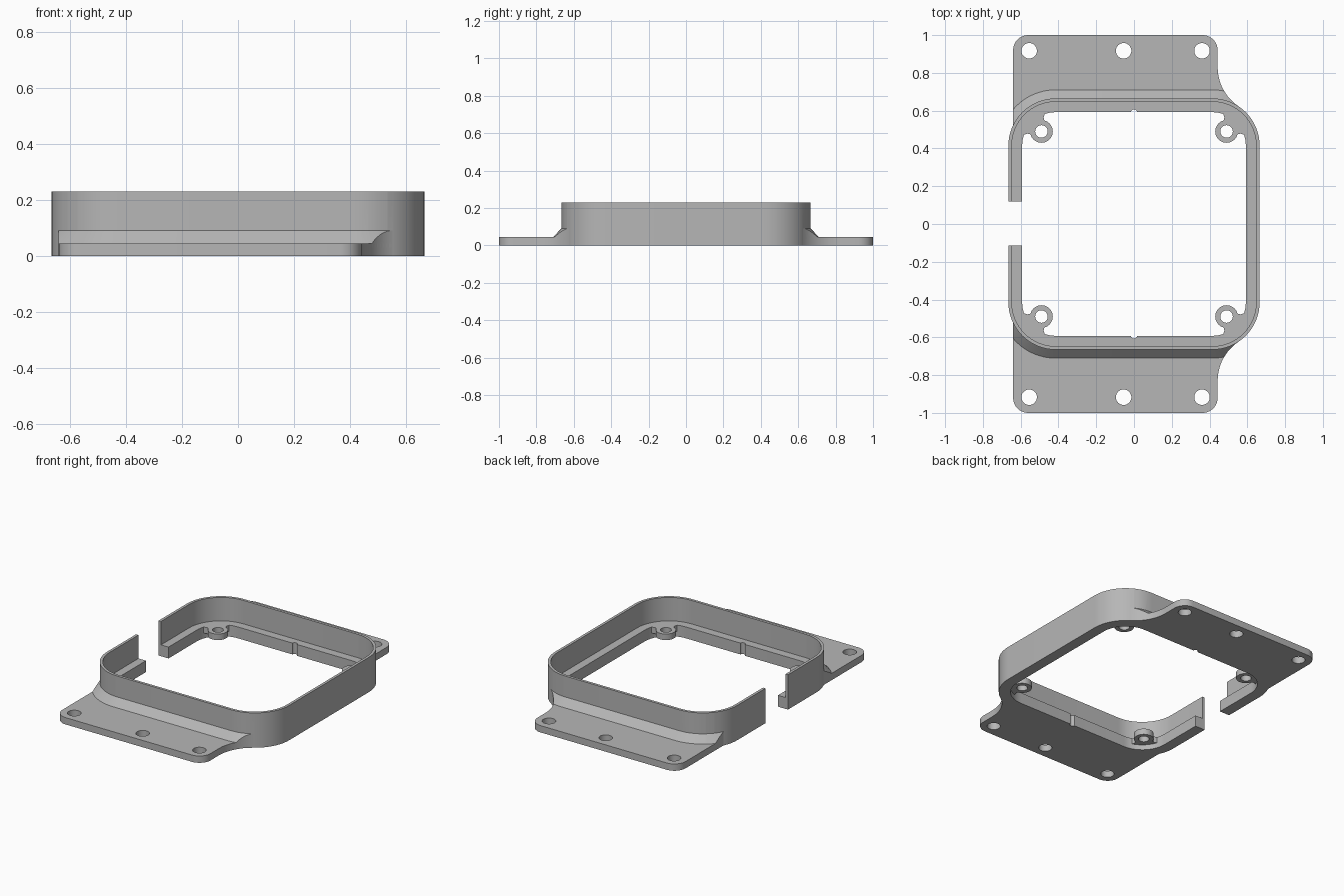
import bpy, bmesh
from math import sin, cos, pi, radians, atan2, hypot

cube = bpy.data.objects.get("Cube")
if cube:
    bpy.data.objects.remove(cube, do_unlink=True)

grey = bpy.data.materials.new("plain grey")
grey.use_nodes = True
grey.diffuse_color = (0.47, 0.47, 0.47, 1)
grey.node_tree.nodes["Principled BSDF"].inputs["Base Color"].default_value = (0.47, 0.47, 0.47, 1)

OUTER, RADIUS = 0.665, 0.25
HEIGHT, LEDGE_TOP, PLATE = 0.23, 0.075, 0.045


def arc(cx, cy, r, a0, a1, n=16):
    return [(cx + r * cos(a0 + (a1 - a0) * i / n), cy + r * sin(a0 + (a1 - a0) * i / n))
            for i in range(n + 1)]


def circle(cx, cy, r, n=40):
    return arc(cx, cy, r, 0, 2 * pi, n)[:-1]


def rounded_square(half, r):
    c = half - r
    pts = []
    for k, (sx, sy) in enumerate([(1, 1), (-1, 1), (-1, -1), (1, -1)]):
        pts += arc(sx * c, sy * c, r, k * pi / 2, (k + 1) * pi / 2)
    return pts


def loft(name, low, high, z0, z1):
    """Closed solid between two outlines with equal point counts."""
    bm = bmesh.new()
    a = [bm.verts.new((x, y, z0)) for x, y in low]
    b = [bm.verts.new((x, y, z1)) for x, y in high]
    bm.faces.new(a[::-1])
    bm.faces.new(b)
    for i in range(len(a)):
        j = (i + 1) % len(a)
        bm.faces.new((a[i], a[j], b[j], b[i]))
    bmesh.ops.recalc_face_normals(bm, faces=bm.faces)
    mesh = bpy.data.meshes.new(name)
    bm.to_mesh(mesh)
    bm.free()
    mesh.materials.append(grey)
    ob = bpy.data.objects.new(name, mesh)
    bpy.context.scene.collection.objects.link(ob)
    return ob


def prism(name, outline, z0, z1):
    return loft(name, outline, outline, z0, z1)


def combine(target, other, operation):
    """Apply a boolean and remove the second solid."""
    mod = target.modifiers.new("bool", 'BOOLEAN')
    mod.operation, mod.object, mod.solver = operation, other, 'EXACT'
    deps = bpy.context.evaluated_depsgraph_get()
    mesh = bpy.data.meshes.new_from_object(target.evaluated_get(deps))
    target.modifiers.clear()
    target.data = mesh
    bpy.data.objects.remove(other, do_unlink=True)


def flange_outline(side):
    """Plate with two rounded corners and a concave sweep into the wall."""
    left, right, r, sweep = -0.64, 0.443, 0.08, 0.25
    c = OUTER - RADIUS
    sx = right + sweep
    sy = c + ((RADIUS + sweep) ** 2 - (sx - c) ** 2) ** 0.5
    touch = atan2(c - sy, c - sx) + 2 * pi
    pts = [(left, 0.35), (c, 0.35)]
    pts.append((c + (sx - c) * 0.48, c + (sy - c) * 0.48))
    pts += arc(sx, sy, sweep, touch - 0.015, pi)
    pts += arc(right - r, 1 - r, r, 0, pi / 2, 10)
    pts += arc(left + r, 1 - r, r, pi / 2, pi, 10)
    return [(x, y * side) for x, y in pts]


# Outer wall block
frame = prism("mounting_frame", rounded_square(OUTER, RADIUS), 0, HEIGHT)

# Flanges with sloped skirts against the wall
for side in (1, -1):
    outline = flange_outline(side)
    skirt = loft("skirt", rounded_square(OUTER + 0.06, RADIUS + 0.06),
                 rounded_square(OUTER - 0.008, RADIUS - 0.008), 0.03, 0.10)
    combine(skirt, prism("skirt_limit", outline, 0.01, 0.2), 'INTERSECT')
    combine(frame, prism("flange", outline, 0, PLATE), 'UNION')
    combine(frame, skirt, 'UNION')

# Cavity above the ledge, and the opening through it
combine(frame, prism("cavity", rounded_square(0.647, 0.232), LEDGE_TOP, 0.4), 'DIFFERENCE')
combine(frame, prism("opening", rounded_square(0.592, 0.177), -0.1, 0.3), 'DIFFERENCE')

# Gap in the right wall
gap = [(-0.8, -0.115), (-0.4, -0.115), (-0.4, 0.12), (-0.8, 0.12)]
combine(frame, prism("gap", gap, -0.1, 0.4), 'DIFFERENCE')

# Screw holes and small ledge grooves
for side in (1, -1):
    for x in (-0.555, -0.055, 0.36):
        combine(frame, prism("hole", circle(x, side * 0.917, 0.041), -0.1, 0.2), 'DIFFERENCE')
    combine(frame, prism("groove", circle(0, side * 0.59, 0.017, 20), -0.1, 0.2), 'DIFFERENCE')

# Corner bosses, joined to the ledge by a flared neck
half = arc(0, 0, 0.06, radians(60), radians(300), 30)
neck = [(0.044, -0.06), (0.06, -0.09), (0.1, -0.08), (0.1, 0.08), (0.06, 0.09), (0.044, 0.06)]
for k in range(4):
    a = pi / 4 + k * pi / 2
    cx, cy = 0.49 * 2 ** 0.5 * cos(a), 0.49 * 2 ** 0.5 * sin(a)
    shape = [(cx + x * cos(a) - y * sin(a), cy + x * sin(a) + y * cos(a)) for x, y in half + neck]
    boss = prism("boss", shape, 0.035, LEDGE_TOP)
    combine(boss, prism("boss_hole", circle(cx, cy, 0.033, 32), -0.1, 0.3), 'DIFFERENCE')
    combine(frame, boss, 'UNION')

# Smooth curves, sharp edges
bpy.ops.object.select_all(action='DESELECT')
frame.select_set(True)
bpy.context.view_layer.objects.active = frame
bpy.ops.object.shade_smooth_by_angle(angle=radians(25))
